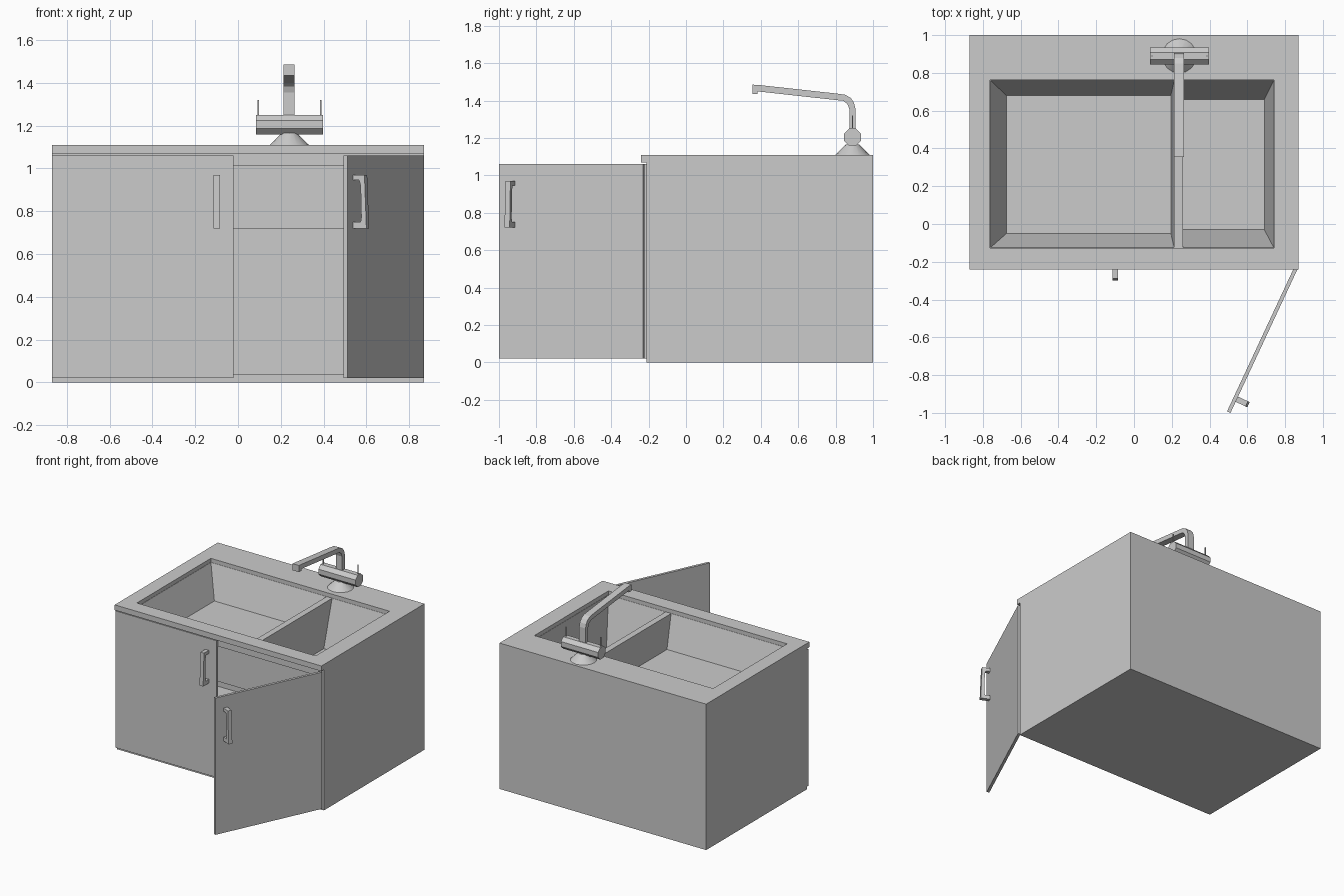
import bpy, bmesh, math
from mathutils import Matrix, Vector

if "Cube" in bpy.data.objects:
    bpy.data.objects.remove(bpy.data.objects["Cube"])


def make(name, verts, faces):
    bm = bmesh.new()
    vs = [bm.verts.new(v) for v in verts]
    for f in faces:
        bm.faces.new([vs[i] for i in f])
    bmesh.ops.recalc_face_normals(bm, faces=bm.faces)
    me = bpy.data.meshes.new(name)
    bm.to_mesh(me)
    bm.free()
    ob = bpy.data.objects.new(name, me)
    bpy.context.collection.objects.link(ob)
    return ob


def loft(name, rings):
    """Closed solid through rings of equal point count."""
    n = len(rings[0])
    faces = [list(range(n)), [(len(rings) - 1) * n + i for i in range(n)]]
    for r in range(len(rings) - 1):
        for i in range(n):
            j = (i + 1) % n
            faces.append([r * n + i, r * n + j, (r + 1) * n + j, (r + 1) * n + i])
    return make(name, [p for ring in rings for p in ring], faces)


def extrude_x(name, profile, x0, x1):
    """Extrude a (y, z) profile along x."""
    return loft(name, [[(x, y, z) for y, z in profile] for x in (x0, x1)])


def rect(x0, x1, y0, y1, z):
    return [(x0, y0, z), (x1, y0, z), (x1, y1, z), (x0, y1, z)]


def box(name, x0, x1, y0, y1, z0, z1):
    return loft(name, [rect(x0, x1, y0, y1, z0), rect(x0, x1, y0, y1, z1)])


def cut(ob, cutter):
    cutter.hide_render = True
    mod = ob.modifiers.new("cut", 'BOOLEAN')
    mod.operation = 'DIFFERENCE'
    mod.solver = 'EXACT'
    mod.object = cutter
    bpy.context.view_layer.objects.active = ob
    bpy.ops.object.modifier_apply(modifier=mod.name)
    bpy.data.objects.remove(cutter)


# Cabinet body with overhanging counter lip
cabinet = extrude_x("cabinet", [(-.21, 0), (1, 0), (1, 1.11), (-.24, 1.11),
                                (-.24, 1.07), (-.21, 1.07)], -.87, .87)

# Cupboard interior, running under the sink block
cut(cabinet, extrude_x("cavity", [(-.3, .04), (.96, .04), (.96, .72), (-.17, .72),
                                  (-.17, 1.01), (-.3, 1.01)], -.84, .84))

# Sink recess and two tapered basins
cut(cabinet, box("recess", -.762, .742, -.127, .762, 1.08, 1.2))
for top, bottom, depth in (((-.76, .213, -.125, .76), (-.675, .195, -.05, .68), .84),
                           ((.26, .74, -.125, .76), (.26, .69, -.03, .66), .735)):
    cut(cabinet, loft("basin", [rect(*bottom, depth), rect(*top, 1.08), rect(*top, 1.095)]))

# Handle profile (y outwards from the door face, z)
grip = [(.002, .72), (-.068, .72), (-.058, .97), (.002, .97), (.002, .945), (-.03, .945),
        (-.038, .92), (-.042, .77), (-.038, .75), (.002, .75)]

# Doors: left closed, right swung open on its outer edge
FACE = -.23
for side, x0, x1, hx in (("left", -.87, -.02, -.10), ("right", .02, .87, .10)):
    door = box(side + "_door", x0, x1, FACE, FACE + .02, .02, 1.06)
    handle = extrude_x(side + "_handle", [(FACE + y, z) for y, z in grip],
                       hx - .015, hx + .015)
    if side == "right":
        pivot = Vector((.87, FACE, 0))
        swing = (Matrix.Translation(pivot) @ Matrix.Rotation(math.radians(65), 4, 'Z')
                 @ Matrix.Translation(-pivot))
        for ob in (door, handle):
            ob.data.transform(swing)

# Tap base: smooth cone
TX, TY = .24, .89


def ring(r, z, n=16):
    return [(TX + r * math.cos(2 * math.pi * i / n),
             TY + r * math.sin(2 * math.pi * i / n), z) for i in range(n)]


base = loft("tap_base", [ring(.093, 1.108), ring(.035, 1.165)])
bpy.context.view_layer.objects.active = base
base.select_set(True)
bpy.ops.object.shade_smooth_by_angle(angle=math.radians(30))

# Tap body: horizontal octagonal bar
octagon = [(TY + .049 * math.cos(math.radians(22.5 + 45 * i)),
            1.204 + .049 * math.sin(math.radians(22.5 + 45 * i))) for i in range(8)]
extrude_x("tap_body", octagon, .085, .398)

# Thin tap levers
for side, x in (("left", .095), ("right", .387)):
    box(side + "_tap_lever", x - .003, x + .003, TY - .003, TY + .003, 1.23, 1.32)

# Spout: side outline with a bend and a turned-down nozzle
extrude_x("spout", [(.905, 1.22), (.905, 1.36), (.897, 1.39), (.88, 1.415), (.85, 1.431),
                    (.80, 1.438), (.40, 1.482), (.355, 1.485), (.355, 1.435), (.382, 1.435),
                    (.382, 1.449), (.80, 1.403), (.84, 1.399), (.863, 1.382),
                    (.873, 1.355), (.873, 1.22)], .212, .265)
